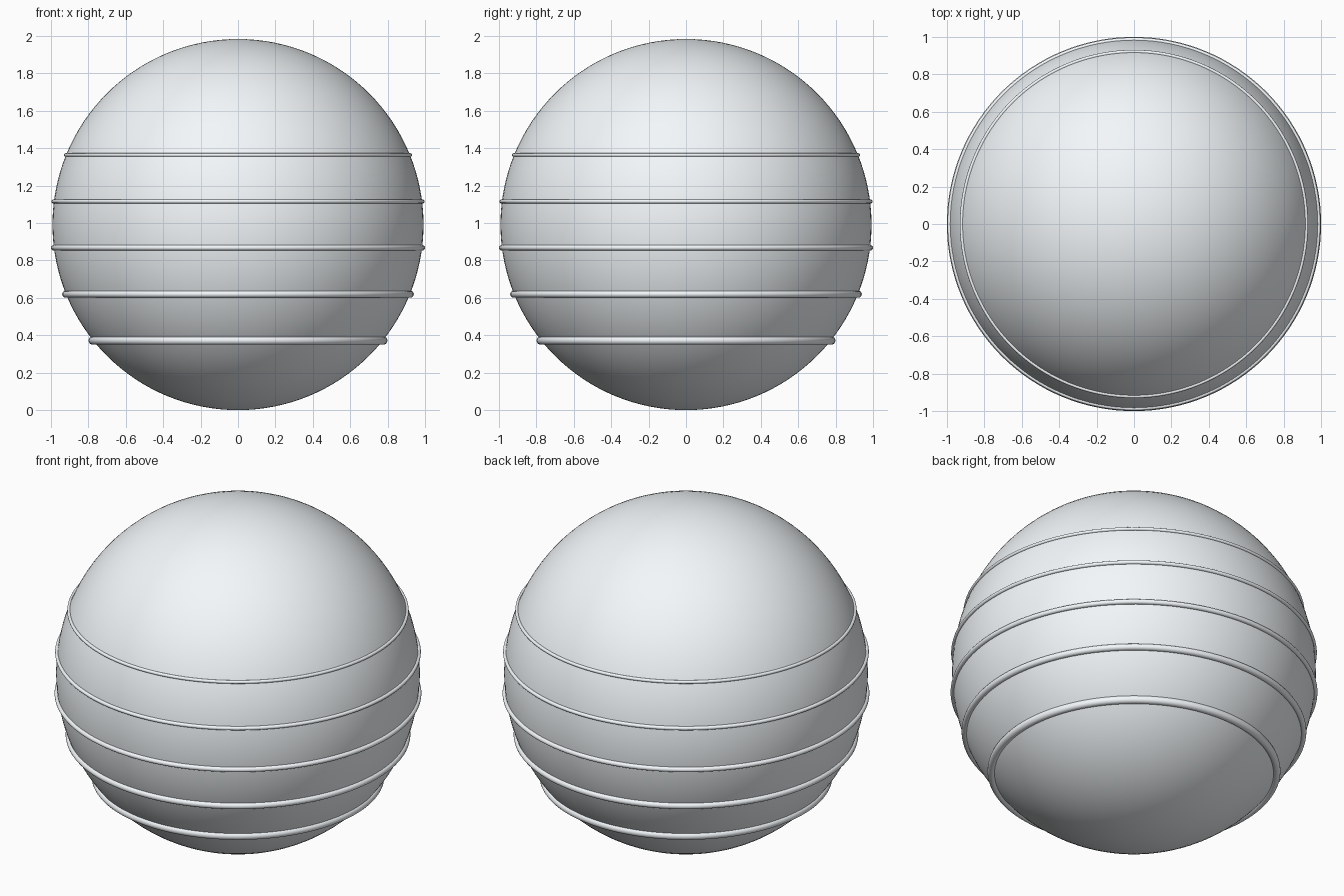
import bpy
import math

if "Cube" in bpy.data.objects:
    bpy.data.objects.remove(bpy.data.objects["Cube"])

R = 0.992      # ball radius, standing on the ground
CZ = R         # ball centre height

# Pale, slightly cool white
white = bpy.data.materials.new("pale_white")
white.diffuse_color = (0.90, 0.94, 0.96, 1)
white.use_nodes = True
white.node_tree.nodes["Principled BSDF"].inputs["Base Color"].default_value = white.diffuse_color


def finish(obj, name):
    obj.name = name
    obj.data.materials.append(white)
    for p in obj.data.polygons:
        p.use_smooth = True


# Main ball
bpy.ops.mesh.primitive_uv_sphere_add(segments=128, ring_count=64, radius=R,
                                     location=(0, 0, CZ))
finish(bpy.context.object, "ball")

# Raised bands around the ball, thinner towards the top
thickness = [0.0225, 0.0185, 0.0142, 0.011, 0.0095]
for i, minor in enumerate(thickness):
    dz = (-0.625 + 0.25 * i) * R
    bpy.ops.mesh.primitive_torus_add(
        major_segments=128, minor_segments=16,
        major_radius=math.sqrt(R * R - dz * dz) + 0.002, minor_radius=minor,
        location=(0, 0, CZ + dz))
    finish(bpy.context.object, f"band_{i + 1}")
